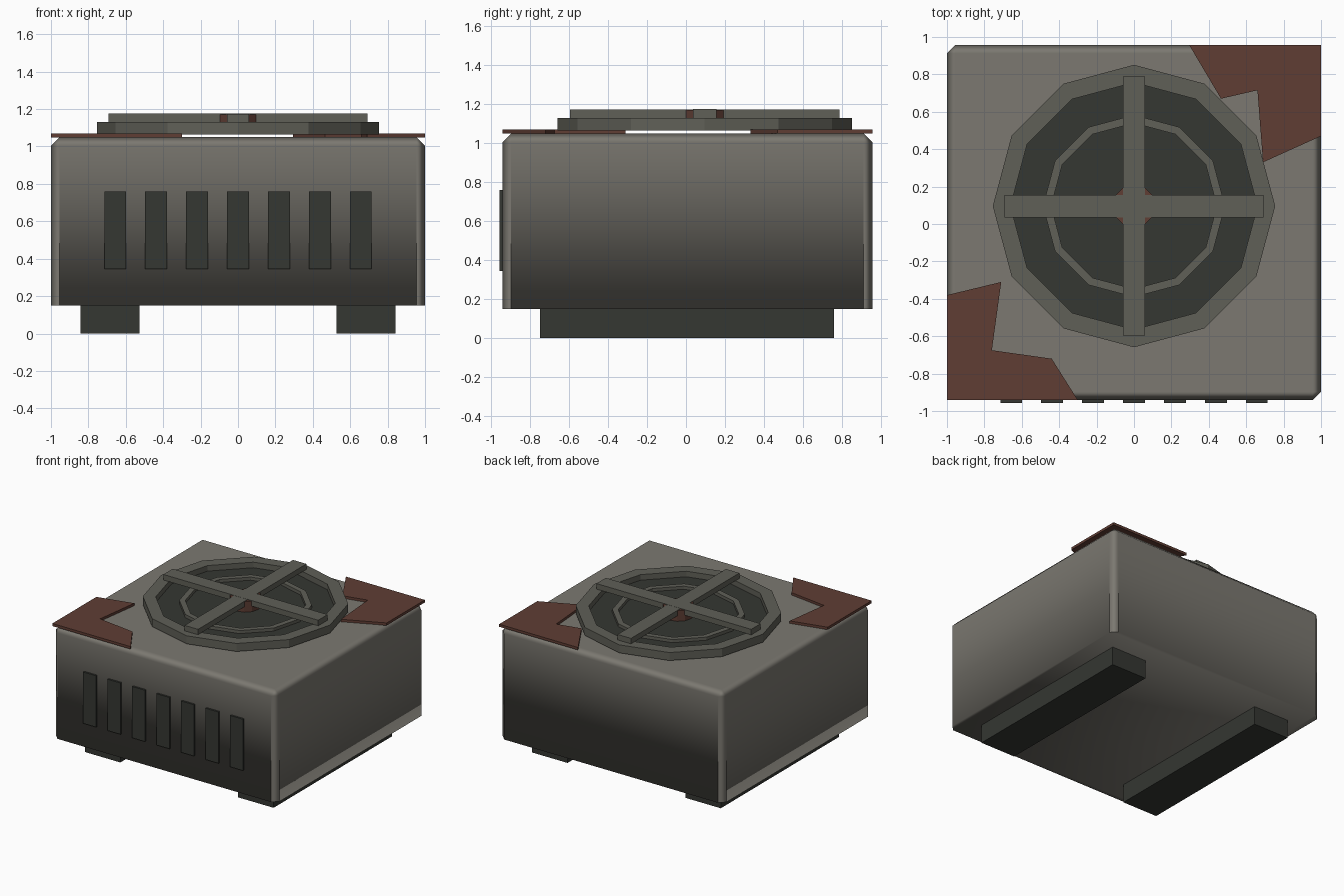
import bpy, bmesh, math

if "Cube" in bpy.data.objects:
    bpy.data.objects.remove(bpy.data.objects["Cube"])

FAN_Y = 0.096


def material(name, rgb):
    m = bpy.data.materials.new(name)
    m.diffuse_color = (*rgb, 1)
    m.use_nodes = True
    m.node_tree.nodes["Principled BSDF"].inputs["Base Color"].default_value = m.diffuse_color
    return m


PAINT = material("paint", (0.20, 0.19, 0.165))
METAL = material("metal", (0.115, 0.115, 0.095))
DARK = material("dark", (0.035, 0.038, 0.032))
RUST = material("rust", (0.115, 0.047, 0.034))


def finish(bm, name, mat):
    bmesh.ops.recalc_face_normals(bm, faces=bm.faces)
    mesh = bpy.data.meshes.new(name)
    bm.to_mesh(mesh)
    bm.free()
    mesh.materials.append(mat)
    ob = bpy.data.objects.new(name, mesh)
    bpy.context.collection.objects.link(ob)
    return ob


def prism(name, points, z0, z1, mat):
    """Extrude a flat outline from z0 to z1."""
    bm = bmesh.new()
    face = bm.faces.new([bm.verts.new((x, y, z0)) for x, y in points])
    ext = bmesh.ops.extrude_face_region(bm, geom=[face])["geom"]
    verts = [v for v in ext if isinstance(v, bmesh.types.BMVert)]
    bmesh.ops.translate(bm, verts=verts, vec=(0, 0, z1 - z0))
    return finish(bm, name, mat)


def box(name, x0, x1, y0, y1, z0, z1, mat):
    return prism(name, [(x0, y0), (x1, y0), (x1, y1), (x0, y1)], z0, z1, mat)


def circle(r, n=12):
    return [(r * math.sin(math.tau * i / n), FAN_Y + r * math.cos(math.tau * i / n))
            for i in range(n)]


def ring(name, r_out, r_in, z0, z1, mat, n=12):
    bm = bmesh.new()
    loops = [[bm.verts.new((x, y, z)) for x, y in circle(r, n)]
             for r, z in ((r_out, z0), (r_out, z1), (r_in, z1), (r_in, z0))]
    for k in range(4):
        a, b = loops[k], loops[(k + 1) % 4]
        for i in range(n):
            j = (i + 1) % n
            bm.faces.new((a[i], a[j], b[j], b[i]))
    return finish(bm, name, mat)


# Housing: vertical and top edges bevelled, bottom left sharp
body = box("housing", -1, 1, -0.942, 0.957, 0.15, 1.05, PAINT)
weights = body.data.attributes.new("bevel_weight_edge", 'FLOAT', 'EDGE')
for e in body.data.edges:
    zs = [body.data.vertices[v].co.z for v in e.vertices]
    weights.data[e.index].value = 1.0 if max(zs) > 0.5 else 0.0
bevel = body.modifiers.new("edge_bevel", 'BEVEL')
bevel.limit_method = 'WEIGHT'
bevel.width = 0.045
bevel.segments = 1
bevel.harden_normals = True
body.data.shade_smooth()

# Skid feet
for side, x in (("left", -0.685), ("right", 0.685)):
    box(side + "_foot", x - 0.158, x + 0.158, -0.75, 0.76, 0, 0.15, DARK)

# Front vent slats
for i in range(7):
    x = (i - 3) * 0.219
    box(f"vent_slat_{i + 1}", x - 0.058, x + 0.058, -0.957, -0.92, 0.345, 0.76, DARK)

# Fan: well, rings, hub and cross guard
prism("fan_well", circle(0.70), 1.067, 1.085, DARK)
ring("fan_outer_ring", 0.755, 0.66, 1.065, 1.13, METAL)
ring("fan_inner_ring", 0.487, 0.443, 1.075, 1.11, METAL)
prism("fan_hub", circle(0.115), 1.075, 1.17, RUST)
box("guard_bar_across", -0.692, 0.692, FAN_Y - 0.06, FAN_Y + 0.06, 1.13, 1.175, METAL)
box("guard_bar_along", -0.06, 0.06, FAN_Y - 0.692, FAN_Y + 0.692, 1.13, 1.174, METAL)

# Rust patches on two opposite top corners
prism("rust_patch_front", [(-1, -0.942), (-0.30, -0.942), (-0.44, -0.72),
                           (-0.76, -0.675), (-0.71, -0.31), (-1, -0.38)], 1.049, 1.07, RUST)
prism("rust_patch_back", [(1, 0.957), (0.295, 0.957), (0.465, 0.67),
                          (0.66, 0.715), (0.69, 0.33), (1, 0.47)], 1.049, 1.07, RUST)
